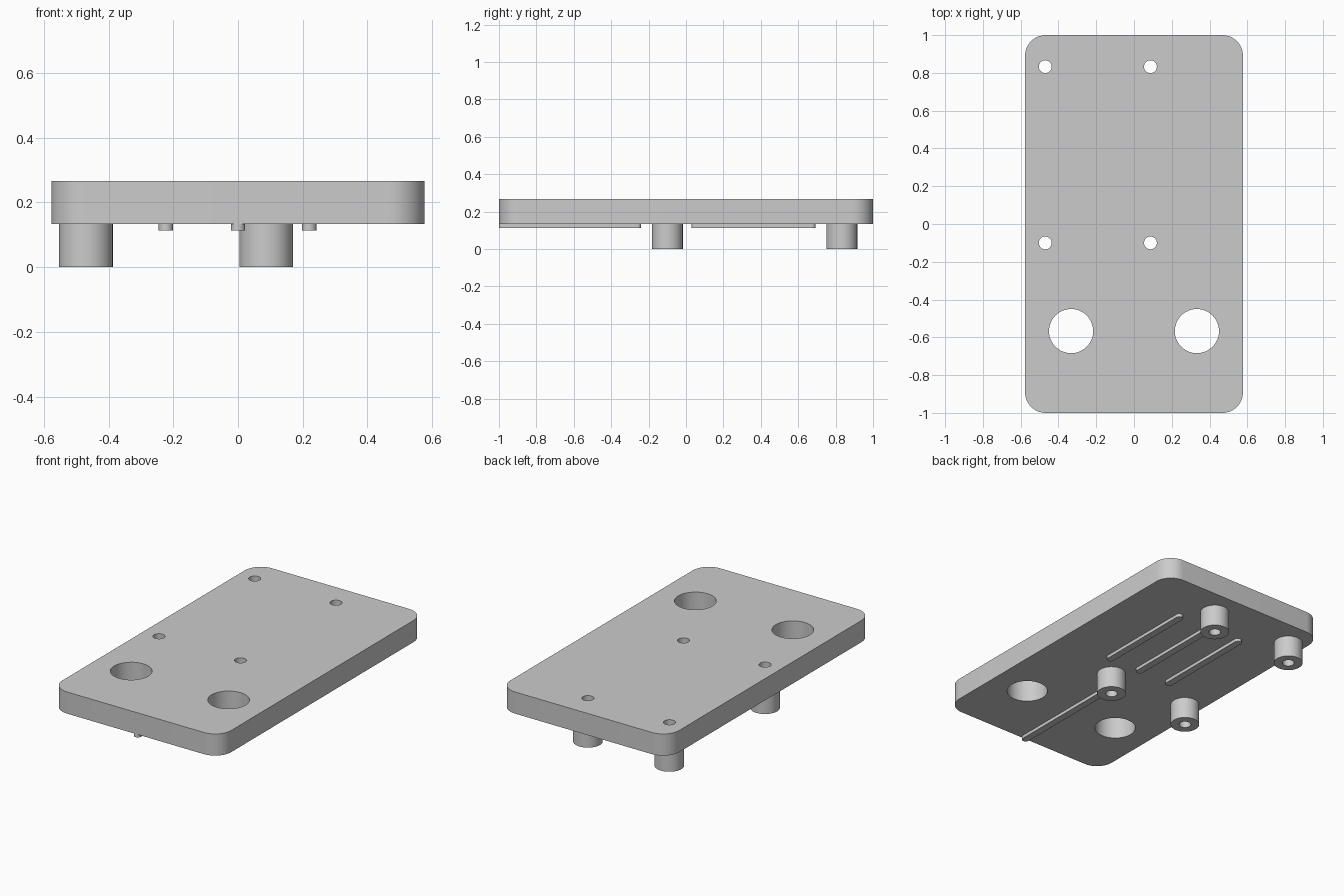
import bpy
import bmesh
from math import cos, sin, pi, radians

cube = bpy.data.objects.get("Cube")
if cube:
    bpy.data.objects.remove(cube, do_unlink=True)

grey = bpy.data.materials.new("plain grey")
grey.use_nodes = True
colour = (0.6, 0.6, 0.6, 1)
grey.diffuse_color = colour
grey.node_tree.nodes["Principled BSDF"].inputs["Base Color"].default_value = colour

PLATE_BOTTOM, PLATE_TOP = 0.133, 0.267
RAIL_BOTTOM = 0.113


def circle(x, y, r, n=48):
    return [(x + r * cos(2 * pi * i / n), y + r * sin(2 * pi * i / n)) for i in range(n)]


def rounded_rect(x, y, half_w, half_l, r, n=12):
    """Outline of a rectangle whose four corners are arcs."""
    points = []
    for q, (sx, sy) in enumerate([(1, 1), (-1, 1), (-1, -1), (1, -1)]):
        for i in range(n + 1):
            a = (q + i / n) * pi / 2
            points.append((x + sx * (half_w - r) + r * cos(a),
                           y + sy * (half_l - r) + r * sin(a)))
    return points


def extrude(name, loops, z0, z1):
    """Solid from an outer loop and any hole loops, between two heights."""
    curve = bpy.data.curves.new(name, "CURVE")
    curve.dimensions = "2D"
    curve.fill_mode = "BOTH"
    curve.extrude = (z1 - z0) / 2
    for loop in loops:
        spline = curve.splines.new("POLY")
        spline.points.add(len(loop) - 1)
        for point, (x, y) in zip(spline.points, loop):
            point.co = (x, y, 0, 1)
        spline.use_cyclic_u = True
    helper = bpy.data.objects.new(name + "_profile", curve)
    bpy.context.collection.objects.link(helper)
    graph = bpy.context.evaluated_depsgraph_get()
    mesh = bpy.data.meshes.new_from_object(helper.evaluated_get(graph))
    bpy.data.objects.remove(helper, do_unlink=True)

    bm = bmesh.new()
    bm.from_mesh(mesh)
    bmesh.ops.remove_doubles(bm, verts=bm.verts, dist=0.0001)
    bmesh.ops.recalc_face_normals(bm, faces=bm.faces)
    bmesh.ops.translate(bm, verts=bm.verts, vec=(0, 0, (z0 + z1) / 2))
    bm.to_mesh(mesh)
    bm.free()
    mesh.materials.clear()
    mesh.materials.append(grey)

    obj = bpy.data.objects.new(name, mesh)
    bpy.context.collection.objects.link(obj)
    bpy.ops.object.select_all(action="DESELECT")
    obj.select_set(True)
    bpy.context.view_layer.objects.active = obj
    bpy.ops.object.shade_smooth_by_angle(angle=radians(30))
    return obj


# Base plate with two large holes and four screw holes
posts = [(x, y) for x in (-0.47, 0.087) for y in (-0.1, 0.833)]
screw_holes = [circle(x, y, 0.034, 32) for x, y in posts]
large_holes = [circle(x, -0.567, 0.117) for x in (-0.333, 0.333)]
outline = rounded_rect(0, 0, 0.577, 1, 0.11)
extrude("base_plate", [outline] + large_holes + screw_holes, PLATE_BOTTOM, PLATE_TOP)

# Hollow standoff posts under the screw holes
for i, ((x, y), hole) in enumerate(zip(posts, screw_holes)):
    extrude(f"standoff_post_{i + 1}", [circle(x, y, 0.083), hole], 0, PLATE_BOTTOM)

# Round-ended ribs on the underside
ribs = [("right_rib", -0.223, 0.03, 0.693), ("middle_rib", 0, 0.03, 0.693),
        ("left_rib", 0.22, 0.03, 0.693), ("front_rib", 0, -1, -0.24)]
for name, x, y0, y1 in ribs:
    loop = rounded_rect(x, (y0 + y1) / 2, 0.022, (y1 - y0) / 2, 0.0219, 8)
    extrude(name, [loop], RAIL_BOTTOM, PLATE_BOTTOM)
